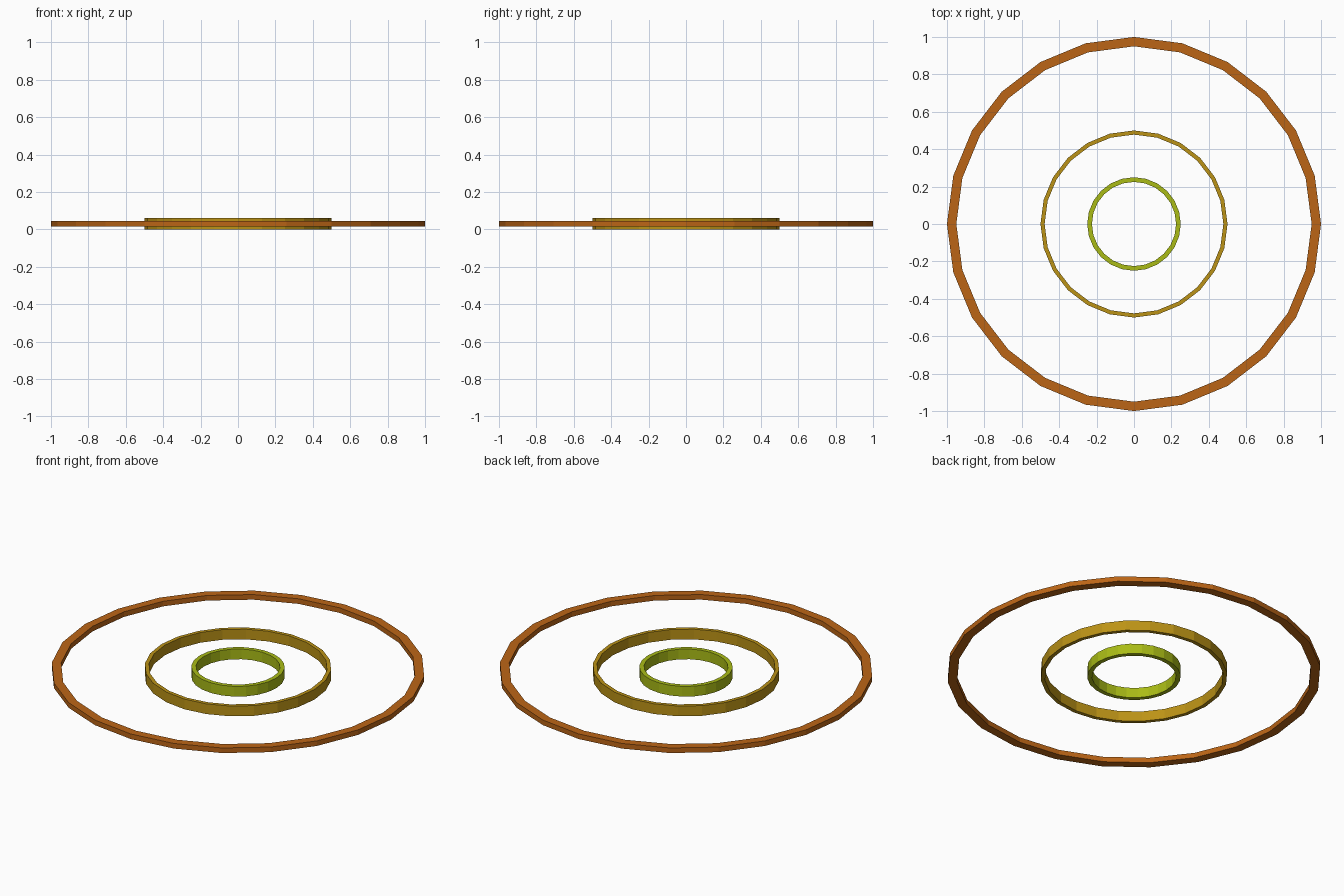
import bpy, bmesh
from math import cos, sin, pi

if "Cube" in bpy.data.objects:
    bpy.data.objects.remove(bpy.data.objects["Cube"])

SIDES = 24
MID_Z = 0.03


def ring(name, outer, inner, height, color):
    """Flat-sided band with a rectangular cross-section, centred on MID_Z."""
    lo, hi = MID_Z - height / 2, MID_Z + height / 2
    profile = [(outer, lo), (outer, hi), (inner, hi), (inner, lo)]
    bm = bmesh.new()
    loops = []
    for i in range(SIDES):
        a = 2 * pi * i / SIDES
        loops.append([bm.verts.new((r * cos(a), r * sin(a), z)) for r, z in profile])
    for i in range(SIDES):
        a, b = loops[i], loops[(i + 1) % SIDES]
        for j in range(4):
            k = (j + 1) % 4
            bm.faces.new((a[j], b[j], b[k], a[k]))
    bmesh.ops.recalc_face_normals(bm, faces=bm.faces)
    mesh = bpy.data.meshes.new(name)
    bm.to_mesh(mesh)
    bm.free()
    mat = bpy.data.materials.new(name + "_color")
    mat.diffuse_color = (*color, 1)
    mat.use_nodes = True
    mat.node_tree.nodes["Principled BSDF"].inputs["Base Color"].default_value = mat.diffuse_color
    mesh.materials.append(mat)
    obj = bpy.data.objects.new(name, mesh)
    bpy.context.collection.objects.link(obj)
    return obj


# Three concentric rings
ring("outer_ring", 1.0, 0.95, 0.03, (0.50, 0.13, 0.008))
ring("middle_ring", 0.5, 0.478, 0.06, (0.50, 0.29, 0.008))
ring("inner_ring", 0.25, 0.225, 0.06, (0.40, 0.50, 0.008))
